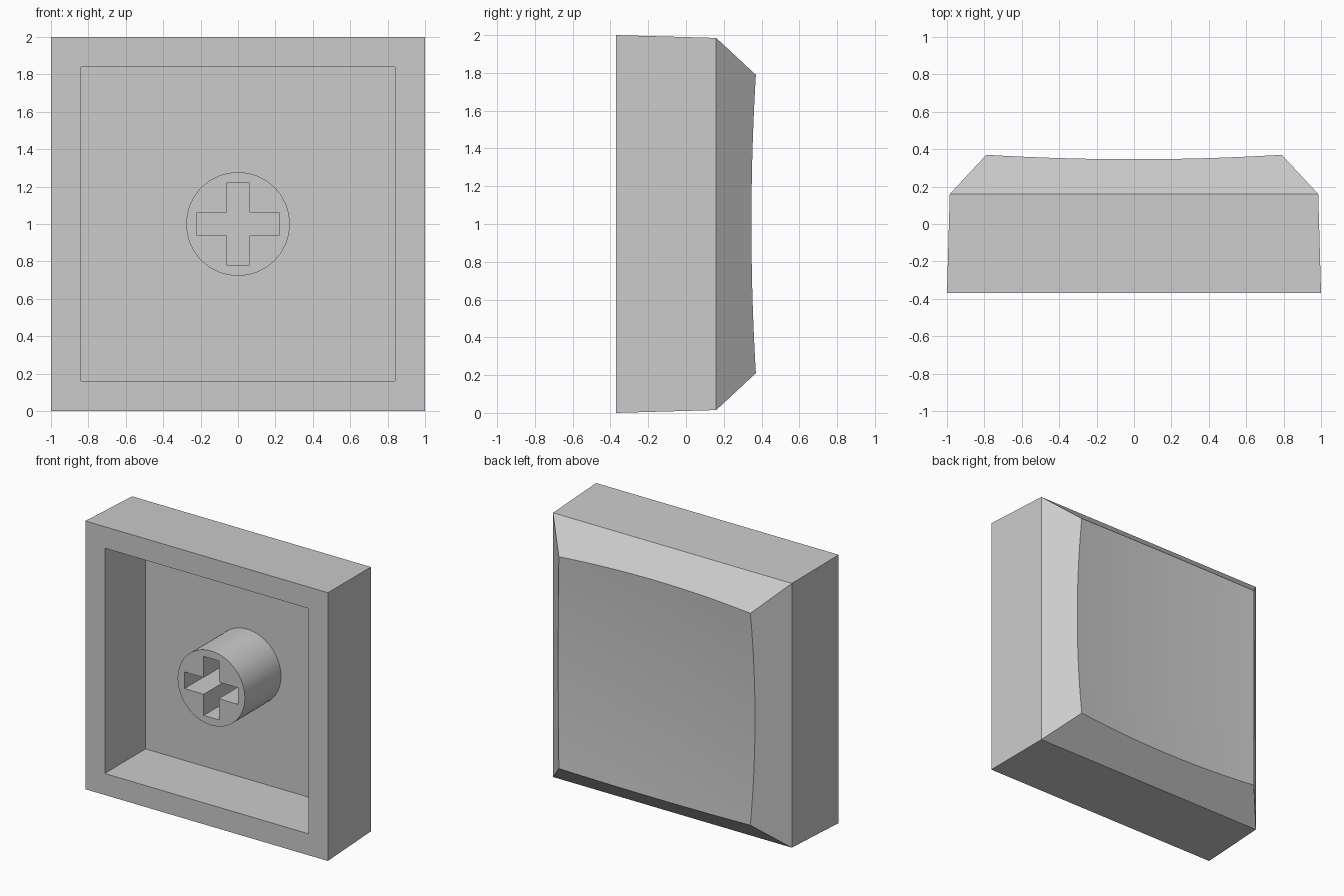
import bpy, bmesh, math

cube = bpy.data.objects.get("Cube")
if cube:
    bpy.data.objects.remove(cube, do_unlink=True)

FRONT, SHOULDER, FLOOR = -0.37, 0.16, 0.11   # depths along y
MID = 1.0                                    # height of the centre
STEPS = 24                                   # dish resolution

grey = bpy.data.materials.new("plain_grey")
grey.use_nodes = True
colour = (0.6, 0.6, 0.6, 1)
grey.diffuse_color = colour
grey.node_tree.nodes["Principled BSDF"].inputs["Base Color"].default_value = colour


def finish(obj):
    obj.data.materials.clear()
    obj.data.materials.append(grey)
    bpy.ops.object.select_all(action="DESELECT")
    obj.select_set(True)
    bpy.context.view_layer.objects.active = obj
    bpy.ops.object.shade_smooth_by_angle(angle=math.radians(30))


def dish_point(u, v):
    """Point of the hollowed back face, its border lying on the sloped sides."""
    y = 0.35
    for _ in range(8):
        half = 0.985 - (y - SHOULDER) * 0.93
        y = 0.32 + 0.04 * half * half * (u * u + v * v)
    return (u * half, y, MID + v * half)


# Cap shell: dished back, sloped shoulders, side walls, rim and cavity
bm = bmesh.new()


def square(half, y):
    return [bm.verts.new((sx * half, y, MID + sz * half))
            for sx, sz in ((-1, -1), (1, -1), (1, 1), (-1, 1))]


def bridge(a, b):
    for i in range(4):
        j = (i + 1) % 4
        bm.faces.new((a[i], a[j], b[j], b[i]))


grid = [[bm.verts.new(dish_point(2 * i / STEPS - 1, 2 * j / STEPS - 1))
         for j in range(STEPS + 1)] for i in range(STEPS + 1)]
for i in range(STEPS):
    for j in range(STEPS):
        bm.faces.new((grid[i][j], grid[i + 1][j], grid[i + 1][j + 1], grid[i][j + 1]))

shoulder = square(0.985, SHOULDER)
outer = square(1.0, FRONT)
opening = square(0.84, FRONT)
floor = square(0.84, FLOOR)

borders = [[column[0] for column in grid], grid[-1],
           [column[-1] for column in reversed(grid)], grid[0][::-1]]
for i, border in enumerate(borders):
    bm.faces.new([shoulder[i], shoulder[(i + 1) % 4]] + border[::-1])
bridge(outer, shoulder)
bridge(opening, outer)
bridge(floor, opening)
bm.faces.new(floor)
bmesh.ops.recalc_face_normals(bm, faces=bm.faces)
mesh = bpy.data.meshes.new("cap_shell")
bm.to_mesh(mesh)
bm.free()
shell = bpy.data.objects.new("cap_shell", mesh)
bpy.context.collection.objects.link(shell)
finish(shell)

# Stem: round post with a cross-shaped socket, extruded from a flat outline
STEM_FRONT, STEM_BACK = -0.315, FLOOR + 0.005
arm, slot = 0.22, 0.062
quarter = [(arm, -slot), (arm, slot), (slot, slot)]
cross = []
for turn in range(4):
    cross += quarter
    quarter = [(-y, x) for x, y in quarter]
circle = [(0.277 * math.cos(a * math.tau / 64), 0.277 * math.sin(a * math.tau / 64))
          for a in range(64)]

curve = bpy.data.curves.new("stem", "CURVE")
curve.dimensions = "2D"
curve.fill_mode = "BOTH"
curve.extrude = (STEM_BACK - STEM_FRONT) / 2
for outline in (circle, cross):
    spline = curve.splines.new("POLY")
    spline.points.add(len(outline) - 1)
    for point, (x, y) in zip(spline.points, outline):
        point.co = (x, y, 0, 1)
    spline.use_cyclic_u = True
stem = bpy.data.objects.new("stem", curve)
bpy.context.collection.objects.link(stem)
stem.location = (0, (STEM_FRONT + STEM_BACK) / 2, MID)
stem.rotation_euler = (math.pi / 2, 0, 0)
bpy.ops.object.select_all(action="DESELECT")
stem.select_set(True)
bpy.context.view_layer.objects.active = stem
bpy.ops.object.convert(target="MESH")
stem = bpy.context.view_layer.objects.active
bm = bmesh.new()
bm.from_mesh(stem.data)
bmesh.ops.remove_doubles(bm, verts=bm.verts, dist=0.0005)
bmesh.ops.recalc_face_normals(bm, faces=bm.faces)
bm.to_mesh(stem.data)
bm.free()
finish(stem)
